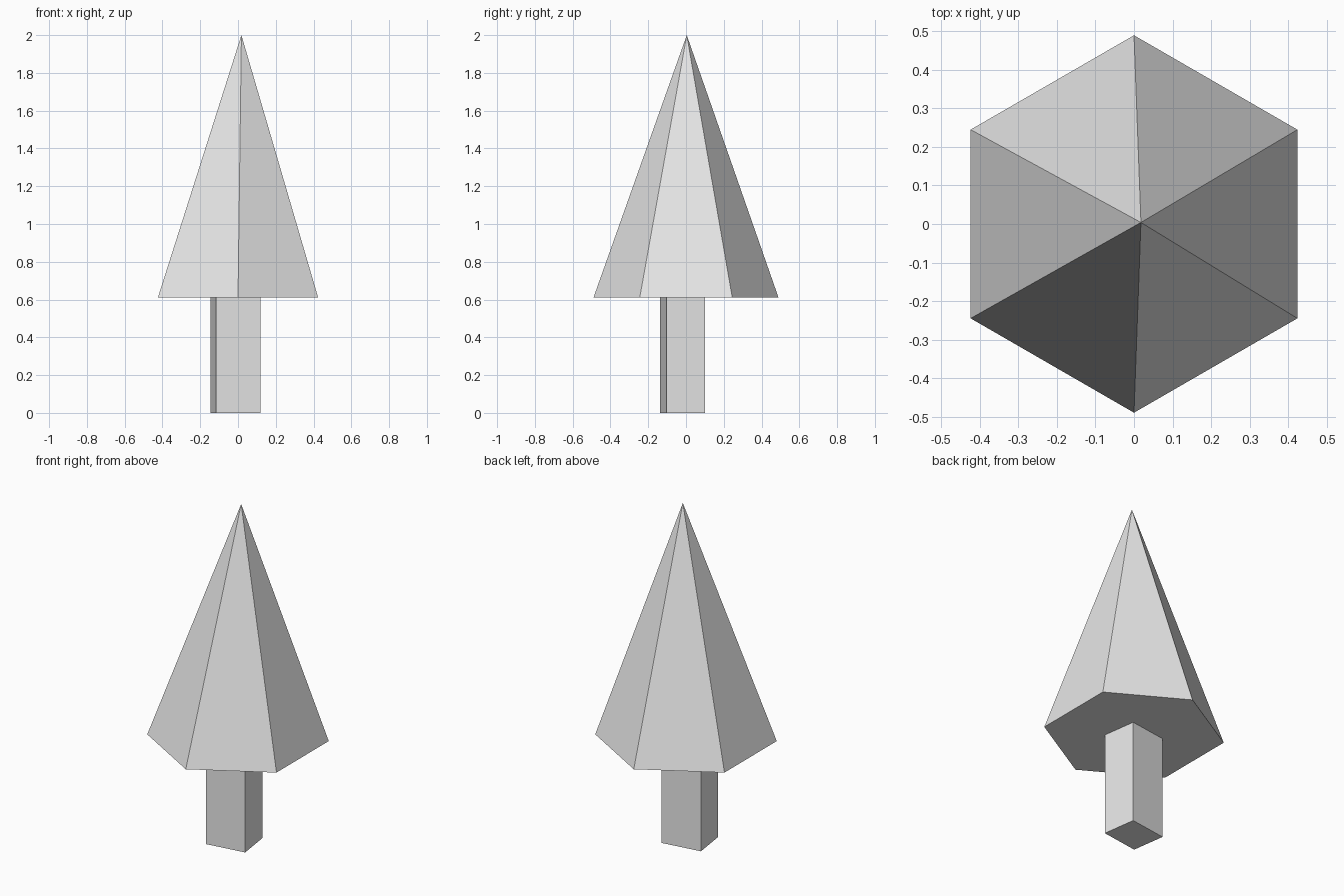
import bpy
import bmesh
import math
from mathutils import Matrix, Vector

cube = bpy.data.objects.get("Cube")
if cube:
    bpy.data.objects.remove(cube, do_unlink=True)

# One plain grey for the whole tree
grey = bpy.data.materials.new("light_grey")
grey.use_nodes = True
colour = (0.8, 0.8, 0.8, 1)
grey.diffuse_color = colour
grey.node_tree.nodes["Principled BSDF"].inputs["Base Color"].default_value = colour

CROWN_BASE = 0.61
CROWN_RADIUS = 0.49


def add_part(name, bm):
    bmesh.ops.recalc_face_normals(bm, faces=bm.faces)
    mesh = bpy.data.meshes.new(name)
    bm.to_mesh(mesh)
    bm.free()
    mesh.materials.append(grey)
    part = bpy.data.objects.new(name, mesh)
    bpy.context.collection.objects.link(part)
    return part


# Trunk: a slightly turned rectangular post, a little off centre
bm = bmesh.new()
place = (Matrix.Translation((-0.013, -0.018, CROWN_BASE / 2))
         @ Matrix.Rotation(math.radians(8.2), 4, 'Z')
         @ Matrix.Diagonal((0.237, 0.205, CROWN_BASE, 1)))
bmesh.ops.create_cube(bm, size=1, matrix=place)
add_part("trunk", bm)

# Crown: six-sided pyramid with a slightly leaning tip
bm = bmesh.new()
ring = []
for i in range(6):
    a = math.radians(30 + 60 * i)
    ring.append(bm.verts.new((CROWN_RADIUS * math.cos(a),
                              CROWN_RADIUS * math.sin(a), CROWN_BASE)))
tip = bm.verts.new(Vector((0.018, 0.004, 2)))
bm.faces.new(ring)
for i, v in enumerate(ring):
    bm.faces.new((v, ring[(i + 1) % len(ring)], tip))
add_part("crown", bm)
